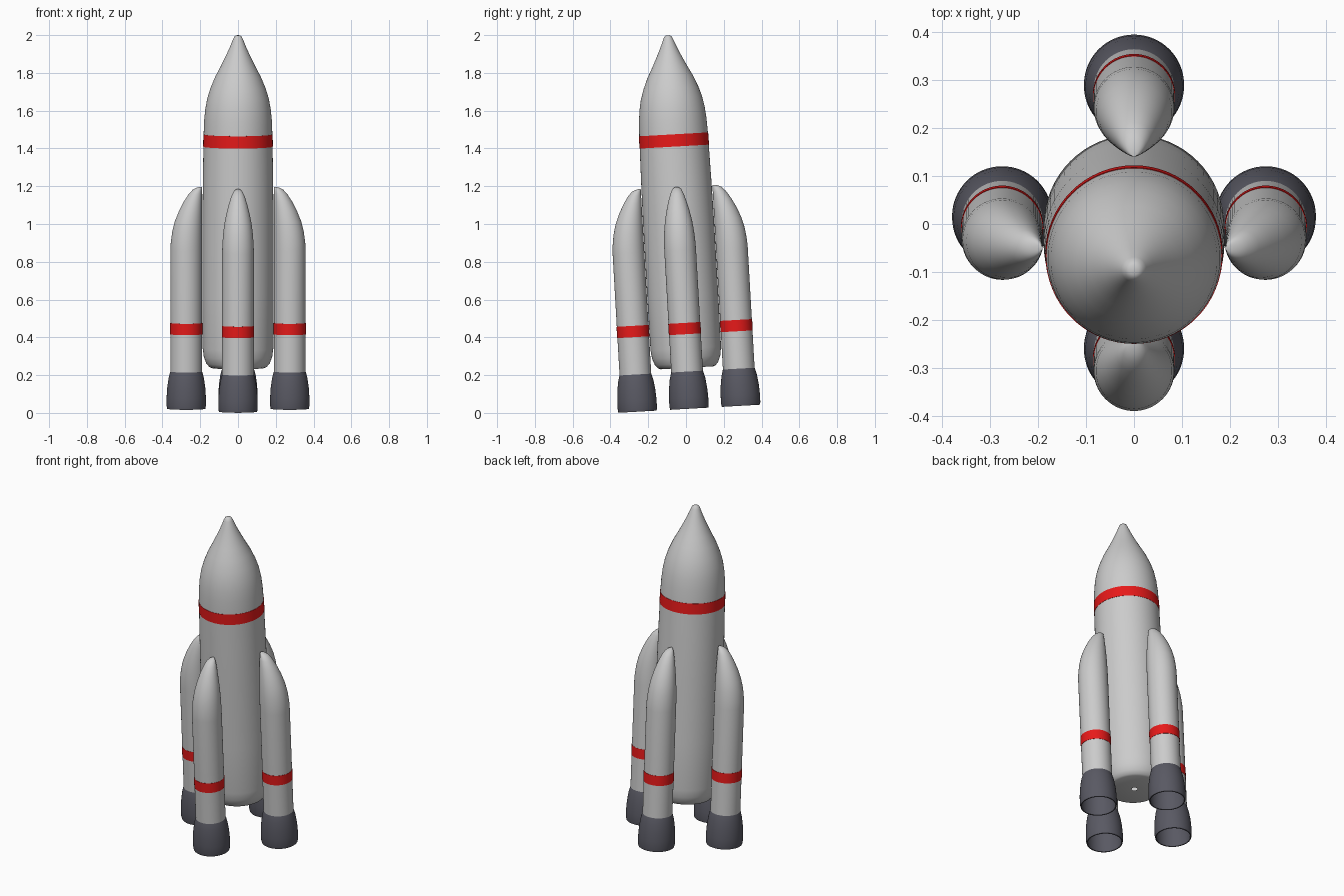
import bpy, bmesh, math
from mathutils import Matrix

if "Cube" in bpy.data.objects:
    bpy.data.objects.remove(bpy.data.objects["Cube"])

SEG = 64
# whole rocket leans slightly toward the front
LEAN = Matrix.Translation((0, 0.017, 0.022)) @ Matrix.Rotation(0.057, 4, 'X')


def material(name, color):
    m = bpy.data.materials.new(name)
    m.diffuse_color = color
    m.use_nodes = True
    m.node_tree.nodes["Principled BSDF"].inputs["Base Color"].default_value = m.diffuse_color
    return m


RED = material("red_paint", (0.8, 0.01, 0.01, 1))
DARK = material("dark_metal", (0.1, 0.1, 0.125, 1))


def lathe(name, rings, place=Matrix(), mat=None, cap=False):
    """Skin circles given as (radius, z, x offset of the centre)."""
    bm = bmesh.new()
    loops = []
    for r, z, cx in rings:
        loops.append([bm.verts.new((cx + r * math.cos(2 * math.pi * i / SEG),
                                    r * math.sin(2 * math.pi * i / SEG), z))
                      for i in range(SEG)])
    for a, b in zip(loops, loops[1:]):
        for i in range(SEG):
            j = (i + 1) % SEG
            bm.faces.new((a[i], a[j], b[j], b[i]))
    if cap:
        bm.faces.new(loops[-1])
    me = bpy.data.meshes.new(name)
    bm.to_mesh(me)
    bm.free()
    me.transform(LEAN @ place)
    if mat:
        me.materials.append(mat)
    ob = bpy.data.objects.new(name, me)
    bpy.context.collection.objects.link(ob)
    bpy.ops.object.select_all(action='DESELECT')
    ob.select_set(True)
    bpy.context.view_layer.objects.active = ob
    bpy.ops.object.shade_smooth_by_angle(angle=math.radians(35))
    return ob


# central body, with a small hole in the base
core = [(0.016, 0.217), (0.14, 0.217), (0.152, 0.222), (0.168, 0.24), (0.181, 0.275),
        (0.187, 0.32), (0.188, 0.6), (0.188, 1.0), (0.186, 1.2), (0.183, 1.39),
        (0.182, 1.455), (0.179, 1.53), (0.173, 1.59), (0.163, 1.645), (0.146, 1.7),
        (0.121, 1.76), (0.092, 1.815), (0.065, 1.87), (0.042, 1.92), (0.026, 1.96),
        (0.019, 1.974), (0.010, 1.980)]
lathe("core_body", [(r, z, 0) for r, z in core], cap=True)
lathe("core_stripe", [(0.1825, 1.39, 0), (0.1845, 1.39, 0),
                      (0.1835, 1.455, 0), (0.1815, 1.455, 0)], mat=RED)

# booster profiles; the inner edge stays straight beside the core
INNER, R = 0.19, 0.084
CX = INNER + R
booster = [(0.0, 0.195), (R, 0.195), (R, 0.5), (R, 0.84), (0.083, 0.88), (0.079, 0.94),
           (0.072, 0.995), (0.061, 1.05), (0.048, 1.1), (0.035, 1.14),
           (0.024, 1.163), (0.015, 1.172), (0.006, 1.176)]
nozzle = [(0.05, 0.175), (0.073, 0.175), (0.087, 0.14), (0.095, 0.09), (0.097, 0.04),
          (0.095, 0.0), (0.101, 0.0), (0.104, 0.015), (0.104, 0.06), (0.101, 0.11),
          (0.094, 0.16), (0.087, 0.188), (0.083, 0.2), (0.07, 0.204)]

for side, turn in (("right", 0), ("back", 90), ("left", 180), ("front", 270)):
    spin = Matrix.Rotation(math.radians(turn), 4, 'Z')
    lathe(side + "_booster",
          [(r, z, INNER + r if z > 0.5 else CX) for r, z in booster], spin, cap=True)
    lathe(side + "_booster_stripe",
          [(R - 0.001, 0.395, CX), (R + 0.0015, 0.395, CX),
           (R + 0.0015, 0.455, CX), (R - 0.001, 0.455, CX)], spin, RED)
    # hollow engine bell, closed inside at the top
    bell = [(r, z, CX) for r, z in nozzle]
    lathe(side + "_nozzle", [(0.001, 0.175, CX)] + bell, spin, DARK)
